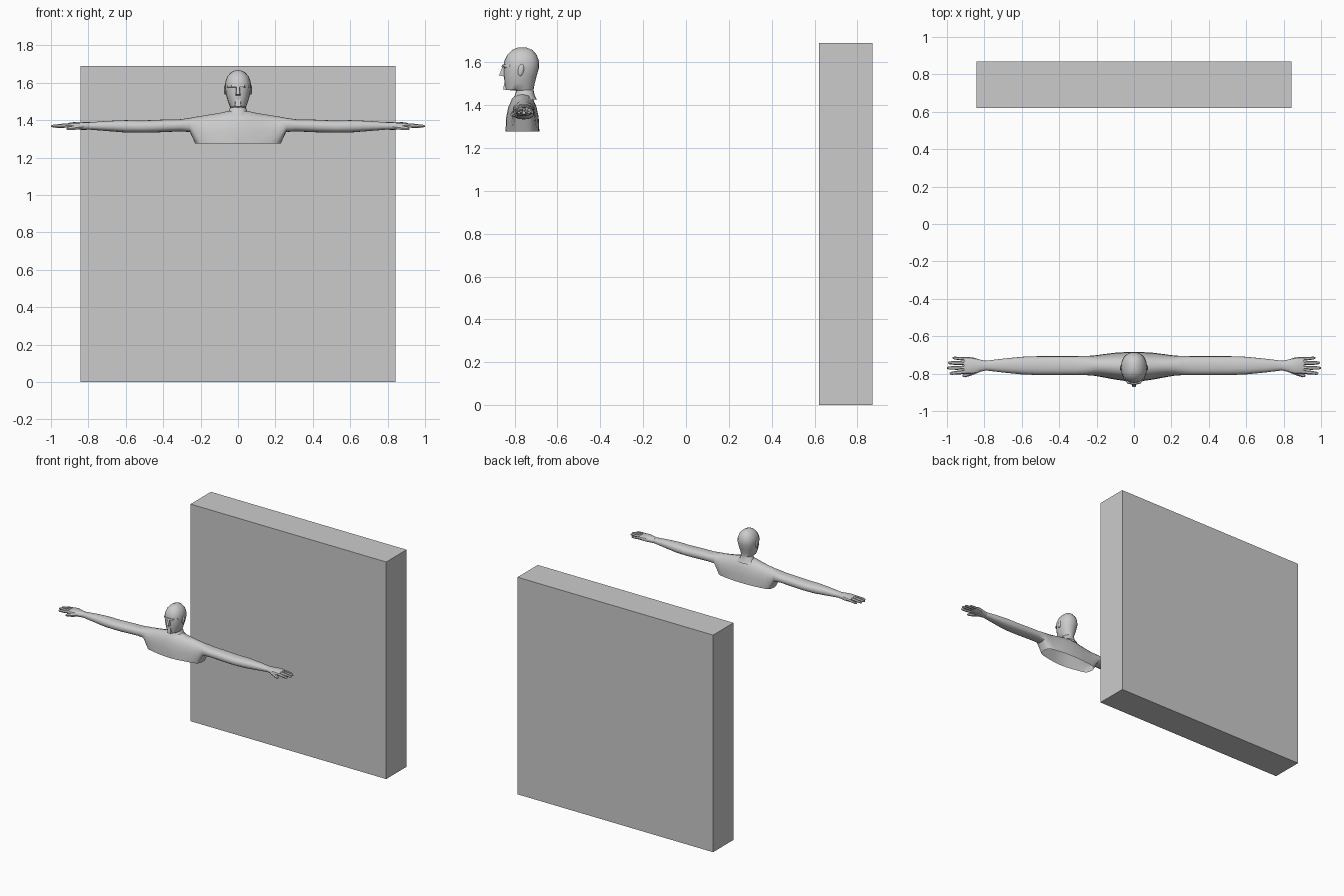
import bpy, bmesh
from math import sin, cos, pi, copysign
from mathutils import Vector


def finish(bm, name, mirror=False, smooth=True):
    bmesh.ops.recalc_face_normals(bm, faces=bm.faces)
    me = bpy.data.meshes.new(name)
    bm.to_mesh(me)
    bm.free()
    ob = bpy.data.objects.new(name, me)
    bpy.context.collection.objects.link(ob)
    bpy.ops.object.select_all(action='DESELECT')
    ob.select_set(True)
    bpy.context.view_layer.objects.active = ob
    if smooth:
        bpy.ops.object.shade_smooth_by_angle(angle=0.7)
    if mirror:
        m = ob.modifiers.new("mirror", 'MIRROR')
        m.merge_threshold = 0.0005
    return ob


def skin(bm, rings, cap_start=True, cap_end=True):
    vs = [[bm.verts.new(p) for p in r] for r in rings]
    n = len(vs[0])
    for a, b in zip(vs, vs[1:]):
        for i in range(n):
            j = (i + 1) % n
            bm.faces.new((a[i], a[j], b[j], b[i]))
    if cap_start:
        bm.faces.new(vs[0])
    if cap_end:
        bm.faces.new(vs[-1])


def oval(n, power=1.0):
    pts = []
    for i in range(n):
        c, s = cos(2 * pi * i / n), sin(2 * pi * i / n)
        pts.append((copysign(abs(c) ** power, c), copysign(abs(s) ** power, s)))
    return pts


def side_rings(stations, n, power=1.0):
    """Rings across x from (x, y centre, y radius, z low, z high)."""
    return [[(x, y + ry * c, (lo + hi) / 2 + (hi - lo) / 2 * s) for c, s in oval(n, power)]
            for x, y, ry, lo, hi in stations]


# upright slab
bm = bmesh.new()
bmesh.ops.create_cube(bm, size=1)
for v in bm.verts:
    v.co = Vector((v.co.x * 1.685, v.co.y * 0.25 + 0.745, (v.co.z + 0.5) * 1.69))
finish(bm, "slab", smooth=False)

# chest and arms: one skin along x, cut open below the chest
arm = [
    (0.00, -0.763, 0.079, 1.10, 1.455), (0.05, -0.762, 0.077, 1.10, 1.450),
    (0.10, -0.760, 0.072, 1.11, 1.438), (0.17, -0.758, 0.061, 1.15, 1.427),
    (0.215, -0.757, 0.054, 1.245, 1.420), (0.257, -0.757, 0.051, 1.337, 1.412),
    (0.31, -0.757, 0.050, 1.340, 1.405), (0.38, -0.757, 0.050, 1.337, 1.404),
    (0.45, -0.757, 0.050, 1.334, 1.401), (0.52, -0.757, 0.050, 1.333, 1.398),
    (0.60, -0.757, 0.047, 1.334, 1.400), (0.70, -0.757, 0.037, 1.342, 1.396),
    (0.80, -0.757, 0.025, 1.350, 1.388),
]
bm = bmesh.new()
skin(bm, side_rings(arm, 20, 0.85), False, False)
bmesh.ops.bisect_plane(bm, geom=bm.verts[:] + bm.edges[:] + bm.faces[:],
                       plane_co=(0, 0, 1.276), plane_no=(0, 0, 1), clear_inner=True)
finish(bm, "chest_and_arms", True)

# palms
palm = [
    (0.79, -0.757, 0.025, 1.350, 1.389), (0.825, -0.758, 0.033, 1.348, 1.390),
    (0.86, -0.758, 0.044, 1.350, 1.391), (0.895, -0.756, 0.046, 1.354, 1.388),
    (0.91, -0.756, 0.043, 1.359, 1.383),
]
bm = bmesh.new()
skin(bm, side_rings(palm, 12, 0.8))
finish(bm, "palms", True)

# fingers and thumbs: tapered six-sided tubes
digits = [
    ((0.90, -0.790, 1.372), (0.985, -0.799, 1.366), 0.0105),
    ((0.90, -0.768, 1.375), (1.000, -0.770, 1.368), 0.0105),
    ((0.90, -0.745, 1.374), (0.995, -0.742, 1.367), 0.0105),
    ((0.895, -0.722, 1.370), (0.97, -0.716, 1.364), 0.0090),
    ((0.83, -0.780, 1.366), (0.915, -0.814, 1.354), 0.0130),
]
bm = bmesh.new()
for a, b, r in digits:
    a, b = Vector(a), Vector(b)
    d = (b - a).normalized()
    u = d.cross(Vector((0, 0, 1))).normalized()
    w = u.cross(d)
    skin(bm, [[a.lerp(b, t) + (u * c + w * s) * r * k for c, s in oval(6)]
              for t, k in ((0, 1), (0.5, 1), (0.88, 0.8), (1, 0.4))])
finish(bm, "fingers", True)

# head and neck: rings up z from (z, front y, back y, half width)
head = [
    (1.425, -0.815, -0.695, 0.075), (1.445, -0.798, -0.706, 0.050),
    (1.468, -0.792, -0.711, 0.042), (1.471, -0.842, -0.711, 0.043),
    (1.500, -0.846, -0.706, 0.054), (1.535, -0.850, -0.697, 0.064),
    (1.575, -0.850, -0.685, 0.070), (1.605, -0.848, -0.686, 0.068),
    (1.635, -0.833, -0.697, 0.057), (1.657, -0.811, -0.716, 0.036),
    (1.668, -0.785, -0.745, 0.012),
]
bm = bmesh.new()
skin(bm, [[(w * c, (f + b) / 2 + (b - f) / 2 * s, z) for c, s in oval(20, 0.9)]
          for z, f, b, w in head], False)
finish(bm, "head", False)

# brow ridge
bm = bmesh.new()
skin(bm, [[(x, y, z) for y, z in ((f, 1.577), (f + 0.004, 1.588), (-0.80, 1.590), (-0.80, 1.572))]
          for x, f in ((-0.058, -0.825), (-0.035, -0.853), (0, -0.861), (0.035, -0.853), (0.058, -0.825))])
finish(bm, "brow", smooth=False)

# nose and jaw front: pointed wedges
for name, half, top, tip, base in (("nose", 0.015, (-0.856, 1.580), (-0.872, 1.538), (-0.835, 1.530)),
                                   ("chin", 0.026, (-0.846, 1.512), (-0.853, 1.472), (-0.800, 1.467))):
    bm = bmesh.new()
    skin(bm, [[(s * half * k, y, z) for k, (y, z) in ((0.5, top), (0.6, tip), (1, base), (1, (-0.82, top[1])))]
              for s in (-1, 1)])
    finish(bm, name, smooth=False)

# ears
bm = bmesh.new()
bmesh.ops.create_uvsphere(bm, u_segments=10, v_segments=8, radius=1)
for v in bm.verts:
    z = v.co.z
    v.co = Vector((0.069 + v.co.x * 0.007, -0.770 + v.co.y * 0.014 + z * 0.004, 1.563 + z * 0.028))
finish(bm, "ears", True)
